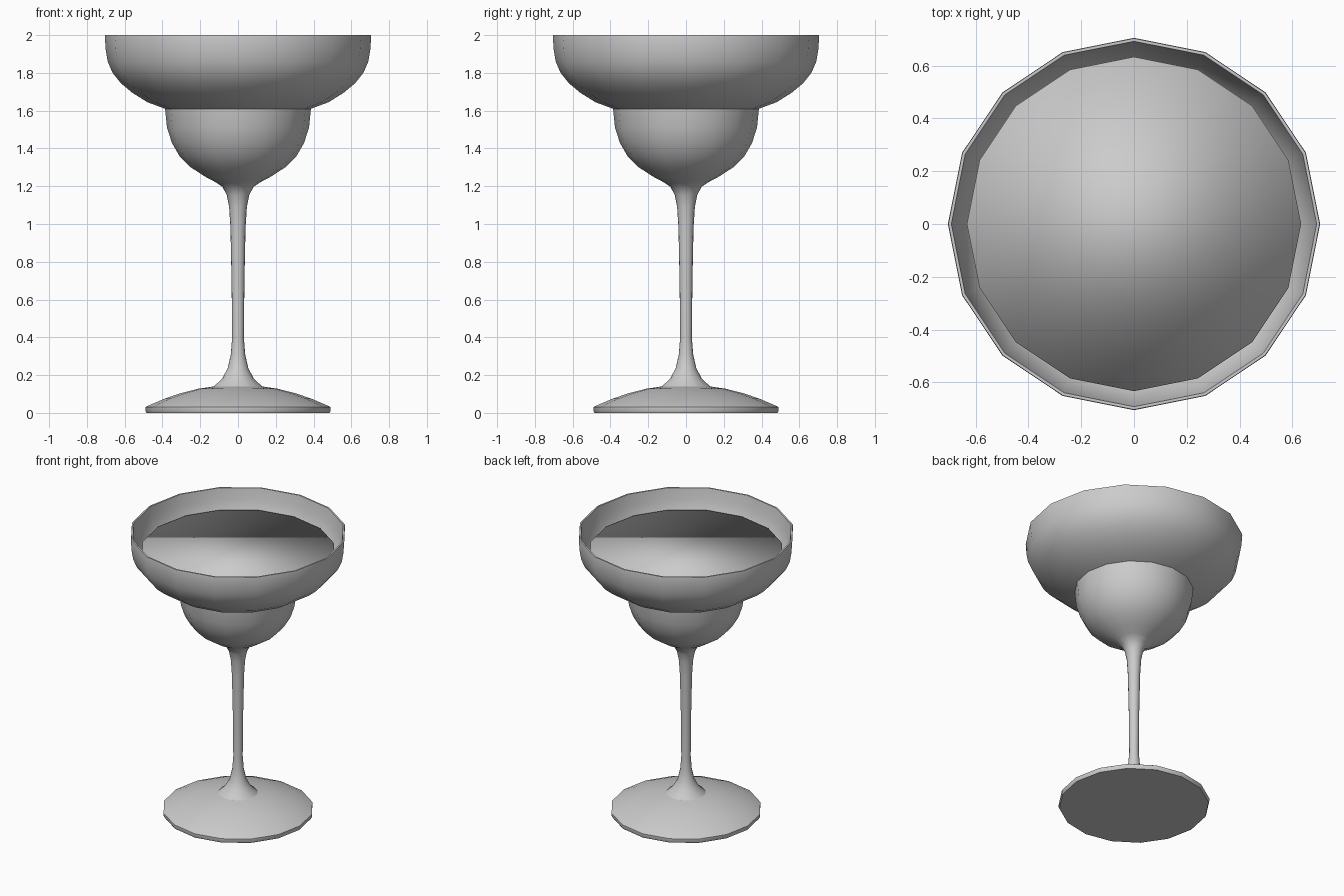
import bpy, bmesh, math

SIDES = 16


def lathe(name, profile, angle=None):
    """Spin an (r, z) profile round z; points with r = 0 close into a pole."""
    bm = bmesh.new()
    verts = [bm.verts.new((r, 0, z)) for r, z in profile]
    edges = [bm.edges.new(p) for p in zip(verts, verts[1:])]
    bmesh.ops.spin(bm, geom=verts + edges, cent=(0, 0, 0), axis=(0, 0, 1),
                   angle=math.tau, steps=SIDES, use_merge=True)
    bmesh.ops.remove_doubles(bm, verts=bm.verts, dist=1e-4)
    # Merge triangle fans on flat ends into single caps
    for z in (profile[0][1], profile[-1][1]):
        fan = [f for f in bm.faces if all(abs(v.co.z - z) < 1e-5 for v in f.verts)]
        if fan:
            bmesh.ops.dissolve_faces(bm, faces=fan, use_verts=True)
    bmesh.ops.recalc_face_normals(bm, faces=bm.faces)
    mesh = bpy.data.meshes.new(name)
    bm.to_mesh(mesh)
    bm.free()
    obj = bpy.data.objects.new(name, mesh)
    bpy.context.collection.objects.link(obj)
    bpy.ops.object.select_all(action='DESELECT')
    obj.select_set(True)
    bpy.context.view_layer.objects.active = obj
    if angle:
        bpy.ops.object.shade_smooth_by_angle(angle=math.radians(angle))
    else:
        bpy.ops.object.shade_smooth()
    return obj


# Foot, stem, lower bulb and wide bowl, outside then back down the inside
foot = [(0, 0), (0.485, 0), (0.49, 0.01), (0.49, 0.03), (0.48, 0.036),
        (0.39, 0.075), (0.30, 0.105), (0.21, 0.128), (0.128, 0.14)]
stem = [(0.085, 0.18), (0.055, 0.235), (0.038, 0.31), (0.031, 0.40),
        (0.034, 0.70), (0.04, 0.98), (0.047, 1.09), (0.06, 1.155), (0.083, 1.197)]
bulb = [(0.12, 1.222), (0.17, 1.248), (0.25, 1.30), (0.31, 1.36),
        (0.35, 1.43), (0.376, 1.51), (0.386, 1.61)]
bowl = [(0.48, 1.645), (0.56, 1.695), (0.62, 1.745), (0.664, 1.80),
        (0.69, 1.86), (0.70, 1.92), (0.705, 1.99), (0.703, 2.0)]
inside = [(0.692, 2.0), (0.69, 1.99), (0.68, 1.92), (0.662, 1.865), (0.638, 1.81),
          (0.60, 1.76), (0.54, 1.712), (0.465, 1.668), (0.362, 1.63),
          (0.352, 1.51), (0.328, 1.44), (0.29, 1.375), (0.235, 1.32),
          (0.15, 1.265), (0.07, 1.235), (0, 1.225)]
lathe("glass", foot + stem + bulb + bowl + inside, 32)

# Drink filling the bowl, with a smooth-shaded flat top
drink = [(0, 1.235), (0.07, 1.245), (0.145, 1.275), (0.225, 1.33), (0.28, 1.385),
         (0.318, 1.45), (0.342, 1.52), (0.352, 1.64), (0.455, 1.678), (0.53, 1.722),
         (0.585, 1.77), (0.617, 1.815), (0.633, 1.87), (0, 1.87)]
lathe("drink", drink)
